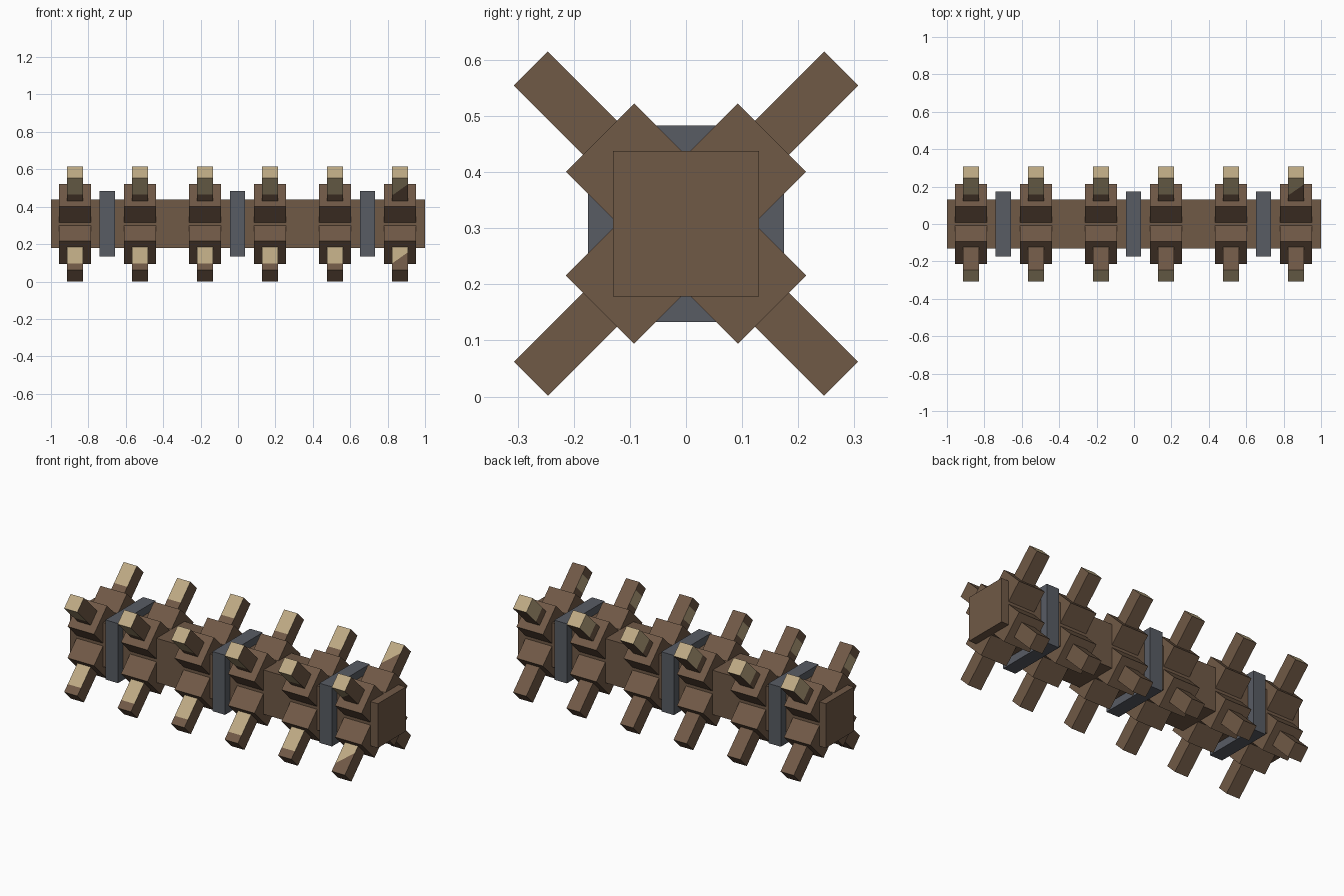
import bpy, bmesh, math
from mathutils import Matrix, Vector

cube = bpy.data.objects.get("Cube")
if cube:
    bpy.data.objects.remove(cube, do_unlink=True)


def material(name, rgb):
    m = bpy.data.materials.new(name)
    m.use_nodes = True
    m.diffuse_color = (*rgb, 1)
    m.node_tree.nodes["Principled BSDF"].inputs["Base Color"].default_value = (*rgb, 1)
    return m


WOOD = material("brown wood", (0.162, 0.100, 0.061))
CUT = material("bare tan wood", (0.515, 0.402, 0.231))
IRON = material("grey iron", (0.098, 0.107, 0.127))

AXIS_Z = 0.308      # height of the central axis
PITCH = 0.3476      # spacing of the spoke rows
FIRST = -0.872
TIP = 0.391         # peg length from the axis
WEAR = 0.265        # bare wood outside this radius
STAIN = 0.343       # bare wood inside this radius on low pegs


def finish(bm, name, mats, place):
    bm.transform(place)
    bmesh.ops.recalc_face_normals(bm, faces=bm.faces)
    mesh = bpy.data.meshes.new(name)
    bm.to_mesh(mesh)
    bm.free()
    for m in mats:
        mesh.materials.append(m)
    obj = bpy.data.objects.new(name, mesh)
    bpy.context.collection.objects.link(obj)


def box(size, offset=0):
    bm = bmesh.new()
    bmesh.ops.create_cube(bm, size=1)
    bm.transform(Matrix.Translation((0, 0, offset)) @ Matrix.Diagonal((*size, 1)))
    return bm


def at(x, angle=0):
    return Matrix.Translation((x, 0, AXIS_Z)) @ Matrix.Rotation(math.radians(angle), 4, "X")


def cut(bm, point, normal):
    bmesh.ops.bisect_plane(bm, geom=bm.verts[:] + bm.edges[:] + bm.faces[:],
                           plane_co=point, plane_no=normal)


def peg(name, x, angle, ragged):
    """A square peg pointing out from the axis, with bare wood on some faces."""
    bm = box((0.086, 0.086, TIP), TIP / 2)
    high, front = abs(angle) < 90, angle > 0
    for r in (WEAR, STAIN):
        cut(bm, (0, 0, r), (0, 0, 1))
    slope = Vector((1, 0, -1 if high else 1))
    middle = Vector((0, 0, 0.3))
    if ragged:
        cut(bm, middle, slope)
    bm.normal_update()
    for f in bm.faces:
        c, n = f.calc_center_median(), f.normal
        if high:
            bare = n.z > 0.5 or (n.y < -0.5 and c.z > WEAR)
            if n.x < -0.5:
                bare = WEAR < c.z < STAIN if front else c.z > WEAR
        else:
            bare = front and n.y > 0.5 and c.z < STAIN
        if ragged and abs(n.y) > 0.5 and (c - middle).dot(slope) > 0:
            bare = False
        f.material_index = int(bare)
    finish(bm, name, [WOOD, CUT], at(x, angle))


# Central square beam
finish(box((2, 0.26, 0.26)), "beam", [WOOD], at(0))

# Iron bands between pairs of spoke rows
for i in range(3):
    finish(box((0.082, 0.35, 0.35)), f"iron_band_{i + 1}", [IRON],
           at(FIRST + PITCH * (2 * i + 0.5)))

# Rows of crossed blocks and pegs
PEGS = {"front_upper": 45, "back_upper": -45, "front_lower": 135, "back_lower": -135}
for i in range(6):
    x = FIRST + PITCH * i
    for side, angle in (("a", 45), ("b", -45)):
        finish(box((0.172, 0.172, 0.433)), f"cross_block_{i + 1}_{side}", [WOOD], at(x, angle))
    for side, angle in PEGS.items():
        peg(f"{side}_peg_{i + 1}", x, angle, i == 5)
